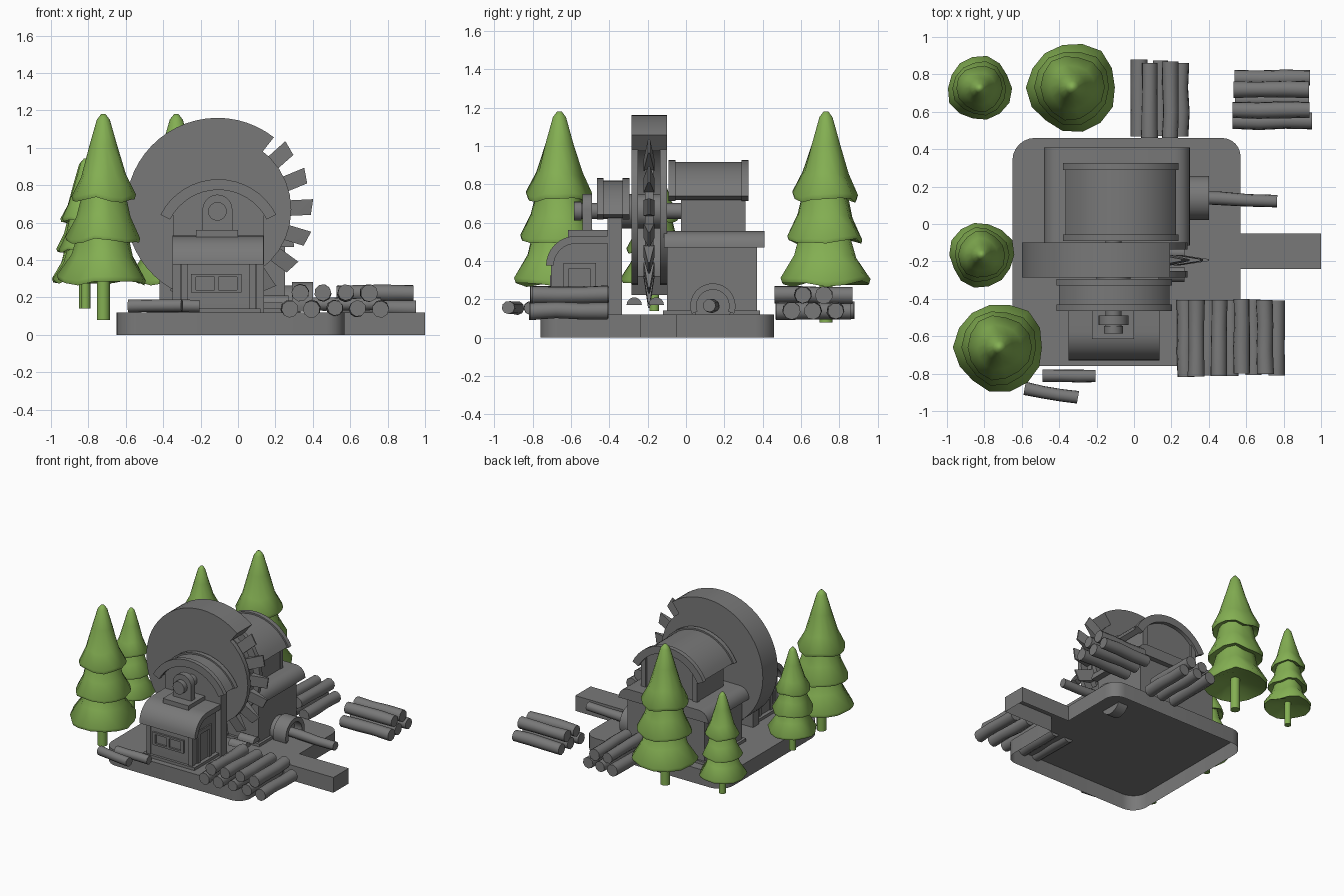
import bpy, bmesh, random
from math import sin, cos, pi, radians
from mathutils import Vector

random.seed(4)
cube = bpy.data.objects.get("Cube")
if cube:
    bpy.data.objects.remove(cube)


def material(name, rgb):
    m = bpy.data.materials.new(name)
    m.use_nodes = True
    m.diffuse_color = (*rgb, 1)
    m.node_tree.nodes["Principled BSDF"].inputs["Base Color"].default_value = (*rgb, 1)
    return m


GREY = material("plain grey", (0.19, 0.19, 0.19))
GREEN = material("tree green", (0.23, 0.43, 0.085))


def finish(name, bm, mat=GREY, smooth=30):
    bmesh.ops.recalc_face_normals(bm, faces=bm.faces)
    me = bpy.data.meshes.new(name)
    bm.to_mesh(me)
    bm.free()
    me.materials.append(mat)
    ob = bpy.data.objects.new(name, me)
    bpy.context.collection.objects.link(ob)
    bpy.ops.object.select_all(action='DESELECT')
    ob.select_set(True)
    bpy.context.view_layer.objects.active = ob
    bpy.ops.object.shade_smooth_by_angle(angle=radians(smooth))
    return ob


def prism(name, pts, axis, a, b, close_bottom=True):
    """Extrude a 2D outline along an axis from a to b."""
    place = {'x': lambda p, t: (t, p[0], p[1]),
             'y': lambda p, t: (p[0], t, p[1]),
             'z': lambda p, t: (p[0], p[1], t)}[axis]
    bm = bmesh.new()
    lo = [bm.verts.new(place(p, a)) for p in pts]
    hi = [bm.verts.new(place(p, b)) for p in pts]
    if close_bottom:
        bm.faces.new(lo)
    bm.faces.new(hi)
    for i in range(len(pts)):
        j = (i + 1) % len(pts)
        bm.faces.new((lo[i], lo[j], hi[j], hi[i]))
    return finish(name, bm)


def box(name, x0, x1, y0, y1, z0, z1):
    return prism(name, [(x0, y0), (x1, y0), (x1, y1), (x0, y1)], 'z', z0, z1)


def arc(cx, cy, r, a0, a1, n):
    return [(cx + r * cos(radians(a0 + (a1 - a0) * i / n)),
             cy + r * sin(radians(a0 + (a1 - a0) * i / n))) for i in range(n + 1)]


def ring_sector(name, cx, cz, r0, r1, a0, a1, n, axis, s, e):
    return prism(name, arc(cx, cz, r1, a0, a1, n) + arc(cx, cz, r0, a1, a0, n), axis, s, e)


def disc(name, cx, cz, r, axis, s, e, n=24):
    return prism(name, arc(cx, cz, r, 0, 360, n)[:-1], axis, s, e)


def log(name, a, b, r, sides=9):
    """Slightly crooked round log between two points."""
    a, b = Vector(a), Vector(b)
    d = (b - a).normalized()
    u = d.cross(Vector((0, 0, 1))).normalized()
    v = d.cross(u)
    bm = bmesh.new()
    rings = []
    turn = random.random()
    for k in range(4):
        off = (u * random.uniform(-1, 1) + v * random.uniform(-1, 1)) * r * 0.09
        rr = r * random.uniform(0.92, 1.04)
        c = a.lerp(b, k / 3) + off
        rings.append([bm.verts.new(c + rr * (u * cos(turn + 2 * pi * i / sides)
                                             + v * sin(turn + 2 * pi * i / sides)))
                      for i in range(sides)])
    for p, q in zip(rings, rings[1:]):
        for i in range(sides):
            j = (i + 1) % sides
            bm.faces.new((p[i], p[j], q[j], q[i]))
    bm.faces.new(rings[0])
    bm.faces.new(rings[-1])
    return finish(name, bm, smooth=50)


def log_pile(name, axis, first, count, step, s, e):
    for row in range(2):
        for i in range(count - row):
            c = first + step * (i + row / 2)
            z = 0.14 + 0.083 * row
            j, k = random.uniform(-.01, .01), random.uniform(-.01, .01)
            p, q = ((c, s + j, z), (c, e + k, z)) if axis == 'y' else ((s + j, c, z), (e + k, c, z))
            log(f"{name}_{row}_{i}", p, q, 0.045)


def tree(name, x, y, z, s):
    """Three wavy skirts with a trunk; s scales a tree 1.1 high."""
    profile = [(.012, 1.1), (.035, 1.07), (.075, .93), (.12, .77), (.172, .665), (.165, .64),
               (.12, .655), (.145, .55), (.2, .44), (.195, .42), (.14, .435),
               (.165, .34), (.238, .225), (.23, .2), (.11, .24), (.035, .25), (.035, 0)]
    sides = 14
    bm = bmesh.new()
    phase = random.uniform(0, 6)
    rings = []
    for r, h in profile:
        wave = 0.055 if r > 0.11 else 0
        ring = []
        for i in range(sides):
            t = 2 * pi * i / sides
            w = sin(3 * t + phase + h * 5) + 0.6 * sin(5 * t + phase)
            rr = r * (1 + wave * w * 0.6)
            ring.append(bm.verts.new((x + s * rr * cos(t), y + s * rr * sin(t),
                                      z + s * (h + wave * w * 0.2))))
        rings.append(ring)
    for p, q in zip(rings, rings[1:]):
        for i in range(sides):
            j = (i + 1) % sides
            bm.faces.new((p[i], p[j], q[j], q[i]))
    bm.faces.new(rings[0])
    bm.faces.new(rings[-1])
    finish(name, bm, GREEN, 55)


def barrel_roof(name, cx, cz, y0, y1):
    ring_sector(name, cx, cz, .295, .335, 28, 152, 16, 'y', y0, y1)
    for tag, a in (("front", y0 - .015), ("back", y1 - .02)):
        ring_sector(f"{name}_{tag}_rim", cx, cz, .29, .347, 27, 153, 16, 'y', a, a + .035)


# Hollow base slab with a side arm
base = (arc(-.53, -.64, .12, 180, 270, 6) + arc(.47, -.66, .1, 270, 360, 6)
        + [(.57, -.24), (1, -.24), (1, -.05), (.57, -.05)]
        + arc(.47, .36, .1, 0, 90, 6) + arc(-.53, .34, .12, 90, 180, 6))
prism("base_slab", base, 'z', 0, .12, close_bottom=False)

# Main hall with rounded roof
box("hall_plinth", -.44, .27, -.12, .385, .12, .142)
box("hall_body", -.42, .25, -.1, .37, .12, .5)
hall = [(-.48, .47)] + arc(-.4, .475, .08, 180, 90, 5) + arc(.22, .475, .08, 90, 0, 5) + [(.3, .47)]
prism("hall_roof", hall, 'y', -.115, .41)

# Upper hall with barrel roof
upper = [(-.31, .5), (.17, .5)] + arc(-.07, .58, .3, 37, 143, 12)
prism("upper_hall", upper, 'y', -.025, .295)
barrel_roof("upper_roof", -.07, .58, -.075, .31)
for x in (-.315, .135):
    box("upper_post", x, x + .04, .28, .31, .55, .78)

# Blade support wall with barrel roof
wall = [(-.35, .12), (.14, .12)] + arc(-.105, .49, .3, 36, 144, 12)
prism("support_wall", wall, 'y', -.41, -.335)
barrel_roof("support_roof", -.105, .485, -.45, -.31)

# Saw blade, cheeks and cover
BX, BZ = -.11, .67
ring_sector("blade_cover", BX, BZ, .385, .49, 52, 246, 30, 'y', -.285, -.1)
for y in (-.285, -.135):
    disc("blade_cheek", BX, BZ, .395, 'y', y, y + .035, 32)
disc("blade_core", BX, BZ, .37, 'y', -.215, -.17, 32)
for i in range(9):
    a = radians(40 - 19.5 * i)
    bm = bmesh.new()
    # Each tooth is a hooked wedge that thins toward its tip
    inner, outer = [], []
    for y in (-1, 1):
        for da in (-.115, .115):
            inner.append(bm.verts.new((BX + .36 * cos(a + da), -.193 + .028 * y, BZ + .36 * sin(a + da))))
        for da in (-.075, .09):
            r = .5 if da < 0 else .515
            outer.append(bm.verts.new((BX + r * cos(a + da), -.193 + .005 * y, BZ + r * sin(a + da))))
    bmesh.ops.convex_hull(bm, input=bm.verts)
    finish("saw_tooth", bm, smooth=5)

# Axle, bearing and pulley
disc("axle", BX, BZ - .01, .042, 'y', -.56, -.02, 16)
disc("axle_hub", BX, BZ - .01, .05, 'y', -.585, -.545, 16)
disc("axle_collar", BX, BZ - .01, .09, 'y', -.335, -.1, 16)
bearing = [(-.19, .55), (-.03, .55)] + arc(BX, BZ, .08, 0, 180, 10)
prism("bearing", bearing, 'y', -.54, -.49)
box("bearing_base", -.225, 0, -.615, -.41, .52, .56)

# Front cabin with curved roof
curve = arc(-.575, .375, .155, 180, 90, 8)
prism("cabin_roof", curve + [(-.41, .53), (-.41, .49)] + arc(-.575, .375, .115, 90, 180, 8), 'x', -.35, .135)
inner_curve = arc(-.575, .375, .12, 180, 90, 8)
prism("cabin_body", [(-.41, .12), (-.695, .12)] + inner_curve + [(-.41, .495)], 'x', -.3, .09)
box("cabin_plinth", -.33, .12, -.715, -.41, .12, .142)
for x in (-.305, .06):
    box("cabin_post", x, x + .035, -.705, -.67, .12, .4)
for x0, x1, z0, z1 in ((-.25, .02, .31, .325), (-.25, .02, .225, .24), (-.25, -.225, .24, .31),
                       (-.125, -.105, .24, .31), (-.005, .02, .24, .31)):
    box("window_frame", x0, x1, -.71, -.69, z0, z1)
for x0, x1 in ((.09, .1), (-.31, -.3)):
    for y in (-.64, -.5):
        box("side_frame", x0, x1, y, y + .03, .142, .38)
    box("side_rail", x0, x1, -.64, -.47, .36, .39)

# Log chute on the hall side
ring_sector("chute_hoop", .14, .165, .085, .118, -20, 200, 18, 'x', .29, .4)
disc("chute_wall", .14, .165, .1, 'x', .25, .335)
log("chute_log", (.3, .14, .165), (.765, .122, .165), .036)

# Pieces leaving the saw
for y in (-.27, -.155):
    prism("cut_half", arc(y, .17, .04, 0, 180, 7), 'x', .13, .27)

# Log piles and loose logs
log_pile("front_log", 'y', .275, 5, .121, -.81, -.4)
log_pile("rear_log", 'y', .025, 3, .112, .46, .87)
log_pile("far_log", 'x', .55, 3, .115, .535, .945)
log("loose_log_a", (-.49, -.81, .155), (-.205, -.81, .155), .035)
log("loose_log_b", (-.585, -.88, .155), (-.3, -.93, .155), .035)

# Trees
tree("tree_front_right", -.72, -.66, .08, 1)
tree("tree_back", -.33, .73, .08, 1)
tree("tree_back_right", -.825, .725, .14, .72)
tree("tree_side", -.815, -.165, .14, .73)
